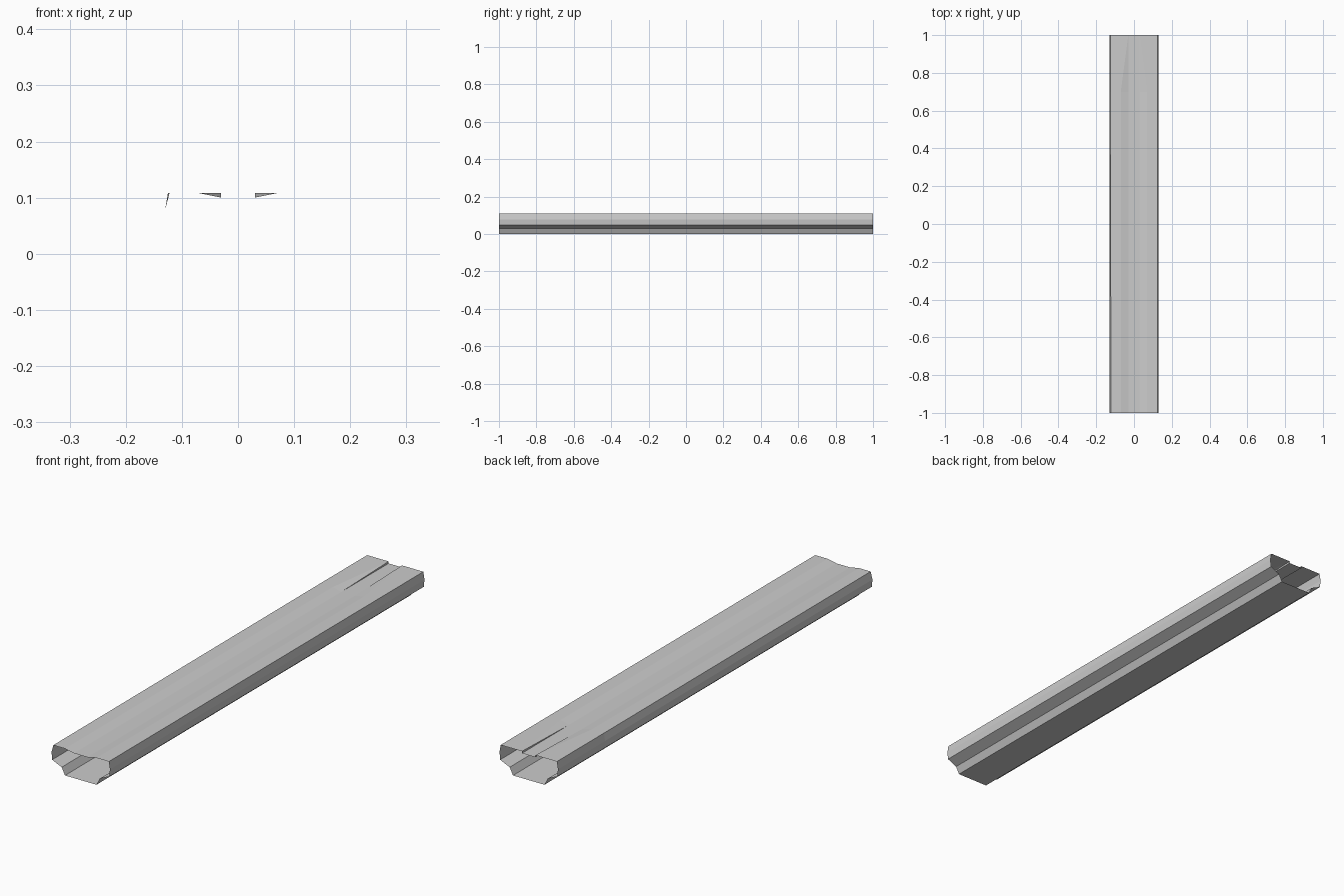
import bpy, bmesh

if "Cube" in bpy.data.objects:
    bpy.data.objects.remove(bpy.data.objects["Cube"])

# Half cross-section (x, z), from the bottom edge round to the middle of the top
HALF = [(.070, 0), (.085, .029), (.127, .048), (.130, .078),
        (.125, .108), (.070, .108), (.030, .100)]
STATIONS = [-1.0, 0.7, 1.0]      # the top groove opens out after the second one
SLIT_Y, TOP_Z, GROOVE_X = 0.7, .108, .030


def make_object(name, build):
    bm = bmesh.new()
    build(bm)
    bmesh.ops.remove_doubles(bm, verts=bm.verts, dist=1e-5)
    bmesh.ops.recalc_face_normals(bm, faces=bm.faces)
    me = bpy.data.meshes.new(name)
    bm.to_mesh(me)
    bm.free()
    ob = bpy.data.objects.new(name, me)
    bpy.context.collection.objects.link(ob)
    return ob


def add_face(bm, *pts):
    bm.faces.new([bm.verts.new(p) for p in pts])


def build_beam(bm):
    # Open-ended tube: right side, then mirrored left side
    right = [(x, z) for x, z in HALF]
    left = [(-x, z) for x, z in reversed(HALF)]
    loop = right + left
    rings = []
    for y in STATIONS:
        ring = []
        for i, (x, z) in enumerate(loop):
            # slight taper of the left shoulder at the front
            if y == -1.0 and x == -.125:
                x = -.122
            ring.append((x, y, z))
        rings.append(ring)
    n = len(loop)
    for k, (a, b) in enumerate(zip(rings, rings[1:])):
        for i in range(n):
            j = (i + 1) % n
            # the sloped groove sides of the last bay are replaced below
            if k == 1 and i in (5, 7):
                continue
            add_face(bm, a[i], a[j], b[j], b[i])
    # Raised shoulders at the back end, with small step walls down to the groove
    for s in (-1, 1):
        low0 = (s * GROOVE_X, SLIT_Y, .100)
        low1 = (s * GROOVE_X, 1, .100)
        high1 = (s * GROOVE_X, 1, TOP_Z)
        out0 = (s * .070, SLIT_Y, TOP_Z)
        out1 = (s * .070, 1, TOP_Z)
        add_face(bm, low0, high1, out0)
        add_face(bm, out0, high1, out1)
        add_face(bm, low0, low1, high1)


make_object("hollow_beam", build_beam)
